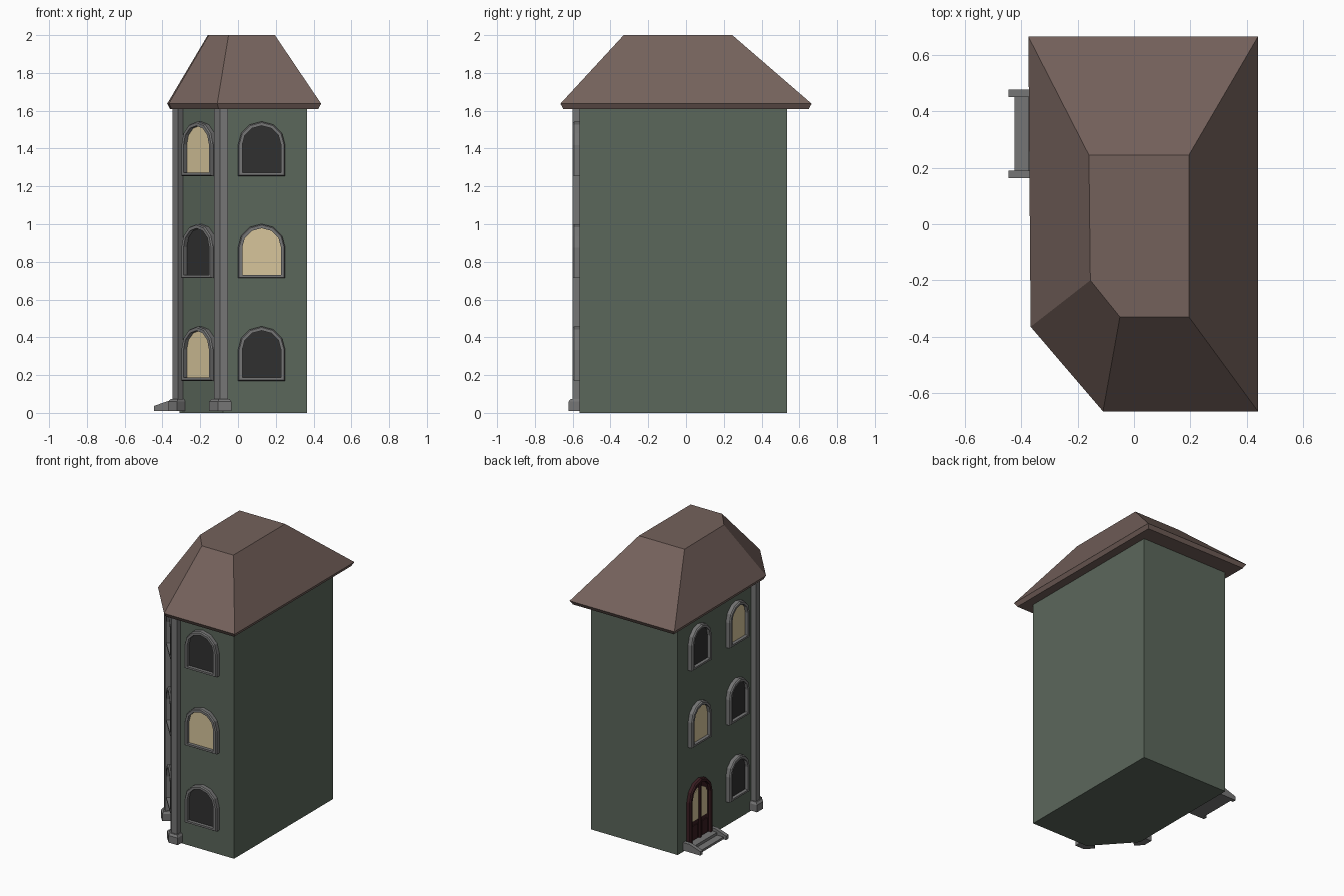
import bpy, bmesh, math
from mathutils import Vector

if "Cube" in bpy.data.objects:
    bpy.data.objects.remove(bpy.data.objects["Cube"])


def mat(name, r, g, b):
    m = bpy.data.materials.new(name)
    m.diffuse_color = (r, g, b, 1)
    m.use_nodes = True
    m.node_tree.nodes["Principled BSDF"].inputs["Base Color"].default_value = m.diffuse_color
    return m


WALL = mat("wall_green", 0.105, 0.135, 0.105)
ROOF = mat("roof_brown", 0.175, 0.12, 0.105)
STONE = mat("stone_grey", 0.18, 0.18, 0.18)
DARK = mat("glass_dark", 0.03, 0.03, 0.03)
LIT = mat("glass_lit", 0.68, 0.56, 0.33)
DOOR = mat("door_red", 0.04, 0.012, 0.015)


def loft(name, rings, material, closed=False):
    """Join equal-length rings of points; cap both ends, or close into a loop."""
    bm = bmesh.new()
    vs = [[bm.verts.new(p) for p in ring] for ring in rings]
    n = len(rings[0])
    pairs = list(zip(vs, vs[1:])) + ([(vs[-1], vs[0])] if closed else [])
    for a, b in pairs:
        for i in range(n):
            j = (i + 1) % n
            bm.faces.new((a[i], a[j], b[j], b[i]))
    if not closed:
        bm.faces.new(vs[0])
        bm.faces.new(vs[-1])
    bmesh.ops.recalc_face_normals(bm, faces=bm.faces)
    me = bpy.data.meshes.new(name)
    bm.to_mesh(me)
    bm.free()
    me.materials.append(material)
    ob = bpy.data.objects.new(name, me)
    bpy.context.collection.objects.link(ob)
    return ob


def level(pts, z):
    return [(x, y, z) for x, y in pts]


# Body: rectangle with one cut front corner
A, B = Vector((-0.31, -0.31)), Vector((-0.08, -0.565))
foot = [(-0.31, 0.535), A, B, (0.365, -0.565), (0.365, 0.535)]
loft("body", [level(foot, 0), level(foot, 1.62)], WALL)

# Roof: truncated hip with a thin eave edge
low = [(-0.36, 0.65), (-0.352, -0.36), (-0.103, -0.65), (0.425, -0.65), (0.425, 0.65)]
eave = [(-0.375, 0.665), (-0.367, -0.365), (-0.11, -0.665), (0.44, -0.665), (0.44, 0.665)]
top = [(-0.16, 0.245), (-0.155, -0.20), (-0.05, -0.33), (0.195, -0.33), (0.195, 0.245)]
loft("roof", [level(low, 1.61), level(eave, 1.637), level(top, 2.0)], ROOF)

# Wall directions: running along the facade from left wall to front wall
LEFT, FRONT = Vector((0, -1)), Vector((1, 0))
CUT = (B - A).normalized()


def normal(t):
    return Vector((t.y, -t.x))


def corner_profile(c, t1, t2, half, out):
    """Bent strip wrapping a corner between walls t1 and t2."""
    n1, n2 = normal(t1), normal(t2)
    mid = (n1 + n2) / (1 + n1.dot(n2))
    a, b = c - t1 * half, c + t2 * half
    return [a - n1 * 0.01, a + n1 * out, c + mid * out, b + n2 * out, b - n2 * 0.01, c - mid * 0.01]


# Corner pilasters with plinths
for i, (c, t1, t2) in enumerate([(A, LEFT, CUT), (B, CUT, FRONT)]):
    shaft = corner_profile(c, t1, t2, 0.028, 0.037)
    base = corner_profile(c, t1, t2, 0.045, 0.057)
    loft(f"pilaster_{i}", [level(shaft, 0.02), level(shaft, 1.62)], STONE)
    loft(f"pilaster_base_{i}", [level(base, 0.01), level(base, 0.06),
                                level(corner_profile(c, t1, t2, 0.036, 0.046), 0.074)], STONE)


def arch(w, z0, z1, seg=6):
    """Round-headed outline in wall coordinates (u, z)."""
    r = w / 2
    pts = [(-r, z0), (r, z0)]
    return pts + [(r * math.cos(math.pi * k / seg), z1 - r + r * math.sin(math.pi * k / seg))
                  for k in range(seg + 1)]


def on_wall(pts, o, t, d):
    n = normal(t)
    return [(*(o + t * u + n * d), z) for u, z in pts]


def slab(name, pts, o, t, d, material):
    loft(name, [on_wall(pts, o, t, -0.01), on_wall(pts, o, t, d)], material)


def surround(name, w, z0, z1, o, t, material, out=0.035, bottom=0.018):
    """Arched frame around an opening."""
    outer = arch(w, z0, z1)
    edge = arch(w - 0.012, z0 + 0.005, z1 - 0.006)
    inner = arch(w - 0.045, z0 + bottom, z1 - 0.0225)
    loft(name, [on_wall(outer, o, t, -0.01), on_wall(outer, o, t, out - 0.008), on_wall(edge, o, t, out),
                on_wall(inner, o, t, out), on_wall(inner, o, t, -0.01)], material, closed=True)


# Windows: one column per entry, lit flags from bottom to top (None = no window)
door_o = Vector((-0.31, 0.31))
columns = [("front", Vector((0.125, -0.565)), FRONT, 0.25, (0, 1, 0)),
           ("corner", (A + B) / 2, CUT, 0.245, (1, 0, 1)),
           ("left_near", Vector((-0.31, -0.11)), LEFT, 0.22, (0, 0, 1)),
           ("left_far", door_o, LEFT, 0.22, (None, 1, 0))]
for name, o, t, w, flags in columns:
    for z, lit in zip((0.17, 0.713, 1.255), flags):
        if lit is None:
            continue
        surround(f"{name}_window_frame", w, z, z + 0.288, o, t, STONE)
        slab(f"{name}_window_glass", arch(w - 0.04, z + 0.015, z + 0.268), o, t, 0.012,
             LIT if lit else DARK)

# Double door with arched glazing
surround("door_frame", 0.25, 0.02, 0.458, door_o, LEFT, DOOR, 0.03, 0.01)
slab("door_leaves", arch(0.21, 0.02, 0.44), door_o, LEFT, 0.01, DOOR)
slab("door_stile", [(-0.008, 0.02), (0.008, 0.02), (0.008, 0.43), (-0.008, 0.43)], door_o, LEFT, 0.022, DOOR)
pane = [(0.018, 0.18), (0.085, 0.18), (0.085, 0.335), (0.065, 0.375), (0.018, 0.4)]
for s in (-1, 1):
    slab("door_pane", [(s * u, z) for u, z in pane], door_o, LEFT, 0.016, LIT)
    slab("door_panel", [(s * u, z) for u, z in
                        [(0.022, 0.05), (0.082, 0.05), (0.082, 0.15), (0.022, 0.15)]],
         door_o, LEFT, 0.016, DOOR)


# Door steps: stepped tread block between sloping cheeks
def side_prism(name, pts, y0, y1):
    loft(name, [[(x, y, z) for x, z in pts] for y in (y0, y1)], STONE)


side_prism("door_steps", [(-0.30, 0.01), (-0.425, 0.01), (-0.425, 0.026), (-0.375, 0.026),
                          (-0.375, 0.045), (-0.30, 0.045)], 0.185, 0.455)
for y in (0.163, 0.45):
    side_prism("step_cheek", [(-0.30, 0.01), (-0.445, 0.01), (-0.445, 0.037),
                              (-0.36, 0.066), (-0.30, 0.066)], y, y + 0.027)
